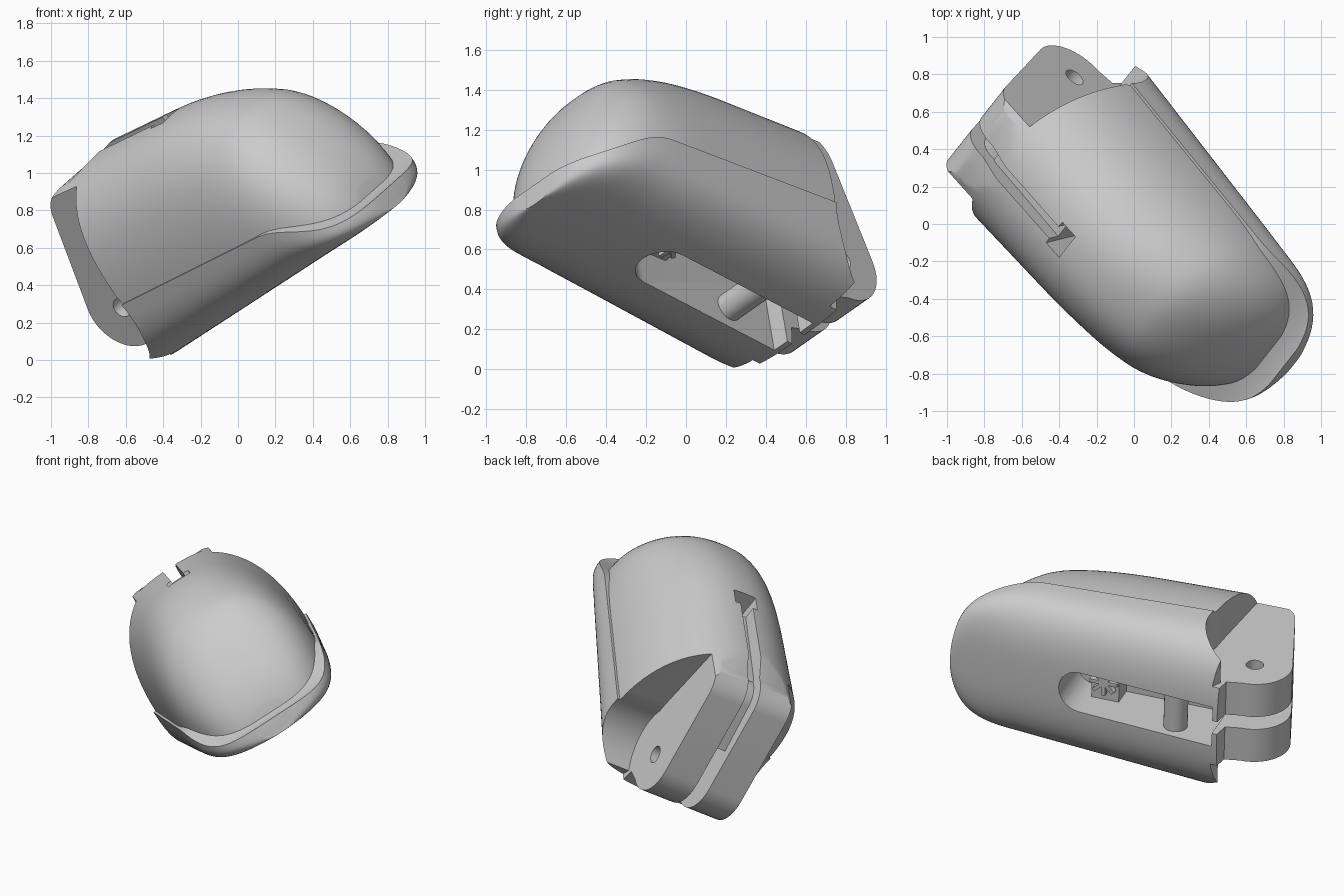
import bpy, bmesh, math
from mathutils import Matrix, Vector

cube = bpy.data.objects.get("Cube")
if cube:
    bpy.data.objects.remove(cube)

grey = bpy.data.materials.new("light grey")
grey.use_nodes = True
grey.diffuse_color = (0.6, 0.6, 0.6, 1)
grey.node_tree.nodes["Principled BSDF"].inputs["Base Color"].default_value = (0.6, 0.6, 0.6, 1)

# Local frame: length (x), hinge axis (y), height (z)
u = Vector((0.631, -0.713, 0.306)).normalized()
h = Vector((0.545, 0.685, 0.483))
h = (h - u * h.dot(u)).normalized()
w = u.cross(h)
HINGE = (-0.815, -0.08)


def make(name, bm):
    bmesh.ops.recalc_face_normals(bm, faces=bm.faces[:])
    me = bpy.data.meshes.new(name)
    bm.to_mesh(me)
    bm.free()
    me.materials.append(grey)
    ob = bpy.data.objects.new(name, me)
    bpy.context.collection.objects.link(ob)
    return ob


def loft(name, sections):
    bm = bmesh.new()
    rings = [[bm.verts.new(p) for p in s] for s in sections]
    n = len(rings[0])
    for a, b in zip(rings, rings[1:]):
        for i in range(n):
            j = (i + 1) % n
            bm.faces.new((a[i], a[j], b[j], b[i]))
    bm.faces.new(rings[0])
    bm.faces.new(rings[-1])
    return make(name, bm)


def side_prism(name, profile, y0, y1):
    return loft(name, [[(x, y, z) for x, z in profile] for y in (y0, y1)])


def box(name, x0, x1, y0, y1, z0, z1):
    return side_prism(name, [(x0, z0), (x1, z0), (x1, z1), (x0, z1)], y0, y1)


def arc(cx, cz, r, a0, a1, n=16):
    angles = [math.radians(a0 + (a1 - a0) * i / n) for i in range(n + 1)]
    return [(cx + r * math.cos(a), cz + r * math.sin(a)) for a in angles]


def boolean(ob, tool, mode):
    m = ob.modifiers.new(mode, 'BOOLEAN')
    m.operation, m.object, m.solver = mode, tool, 'EXACT'
    bpy.context.view_layer.update()
    me = bpy.data.meshes.new_from_object(ob.evaluated_get(bpy.context.evaluated_depsgraph_get()))
    ob.modifiers.clear()
    ob.data = me
    bpy.data.objects.remove(tool)


def taper(x, start, end, k):
    e = min(max((x - start) / (end - start), 0), 1)
    return (1 - e ** k) ** (1 / k)


def seam(x):
    t = min(max((x - 0.6) / 0.5, 0), 1)
    return -0.01 - 0.17 * t * t * (3 - 2 * t)


def half_oval(x, width, base, height, n, steps=40):
    pts = []
    for i in range(steps + 1):
        a = math.pi * i / steps
        c, s = math.cos(a), max(math.sin(a), 0)
        pts.append((x, math.copysign(abs(c) ** (2 / n), c) * width, base + height * s ** (2 / n)))
    return pts


def stations(start, end, n=44):
    return [start + (end - start) * math.sin(math.pi / 2 * i / n) for i in range(n + 1)]


# Lower shell with a flat underside and a rim that dips round the tip
shell = []
for x in stations(-1.15, 1.106):
    width = (0.54 - 0.045 * x) * taper(x, 0.5, 1.11, 3)
    floor = -0.45 + 0.088 * (x + 0.75)
    shell.append(half_oval(x, width, seam(x), floor - seam(x), 3))
body = loft("fingertip_body", shell)

# Rounded dome set just inside the rim
dome = []
for x in stations(-1.15, 0.996):
    width = (0.525 - 0.045 * x) * taper(x, 0.28, 1.0, 3)
    base = seam(x) - 0.03
    dome.append(half_oval(x, width, base, 0.725 * taper(x, -0.05, 1.0, 2.2) + 0.01, 2.3))
boolean(body, loft("dome", dome), 'UNION')

# Shoulders cut away on both sides of the hinge
shoulder = [(-0.6, 1), (-0.58, 0.63), (-0.53, 0.12)] + arc(*HINGE, 0.31, 20, -66)
shoulder += [(-0.65, -0.44), (-0.55, -0.7), (-1.6, -0.7), (-1.6, 1)]
for s in (-1, 1):
    boolean(body, side_prism("shoulder_cut", shoulder, s * 0.28, s * 0.9), 'DIFFERENCE')

# Rounded outline of the hinge ears
ear = [(-0.5, 1), (-0.5, 0.7)] + arc(-0.7, 0.48, 0.17, 80, 160, 12)
ear += arc(*HINGE, 0.235, 162, 270) + [(-0.72, -0.34), (-0.66, -0.7), (-1.6, -0.7), (-1.6, 1)]
boolean(body, side_prism("ear_trim", ear, -0.285, 0.285), 'DIFFERENCE')

# Cord groove between the ears and over the top, ending in a notch
groove = [(0.0, 0.9), (0.0, 0.61), (-0.62, 0.59)] + arc(-0.66, 0.45, 0.13, 80, 160, 10)
groove += [(-0.9, 0.2), (-0.64, 0.14)]
groove += arc(*HINGE, 0.29, 30, -60) + [(-0.67, -0.7), (-1.6, -0.7), (-1.6, 0.9)]
boolean(body, side_prism("groove_cut", groove, -0.045, 0.045), 'DIFFERENCE')
boolean(body, box("notch_cut", -0.07, 0.04, -0.08, 0.08, 0.4, 0.9), 'DIFFERENCE')

# Long pocket in the underside with a rounded end, open towards the hinge
pocket = arc(0.23, 0, 0.14, 90, -90) + [(-0.67, -0.14), (-0.67, 0.14)]
boolean(body, loft("pocket_cut", [[(x, y, z) for x, y in pocket] for z in (-0.7, -0.02)]), 'DIFFERENCE')

# Hinge pin hole
boolean(body, side_prism("pin_hole", arc(*HINGE, 0.055, 0, 345, 23), -0.5, 0.5), 'DIFFERENCE')

# Cord bar across the pocket
bar = side_prism("cord_bar", arc(-0.38, -0.29, 0.075, 0, 345, 23), -0.15, 0.15)

# Cord anchor block with crossed ribs
parts = [body, bar, box("anchor_block", 0.04, 0.22, -0.14, 0.14, -0.16, 0)]
for i in range(4):
    rib = box("anchor_rib", -0.09, 0.09, -0.012, 0.012, -0.2, -0.15)
    rib.data.transform(Matrix.Translation((0.13, 0, 0)) @ Matrix.Rotation(math.pi / 4 * i, 4, 'Z'))
    parts.append(rib)

# Tilt everything and lift it onto the ground
tilt = Matrix.Translation((0, 0, 0.73)) @ Matrix((u, h, w)).transposed().to_4x4()
for ob in bpy.context.selected_objects:
    ob.select_set(False)
for ob in parts:
    ob.data.transform(tilt)
    ob.select_set(True)
bpy.context.view_layer.objects.active = body
bpy.ops.object.shade_smooth_by_angle(angle=math.radians(30))
